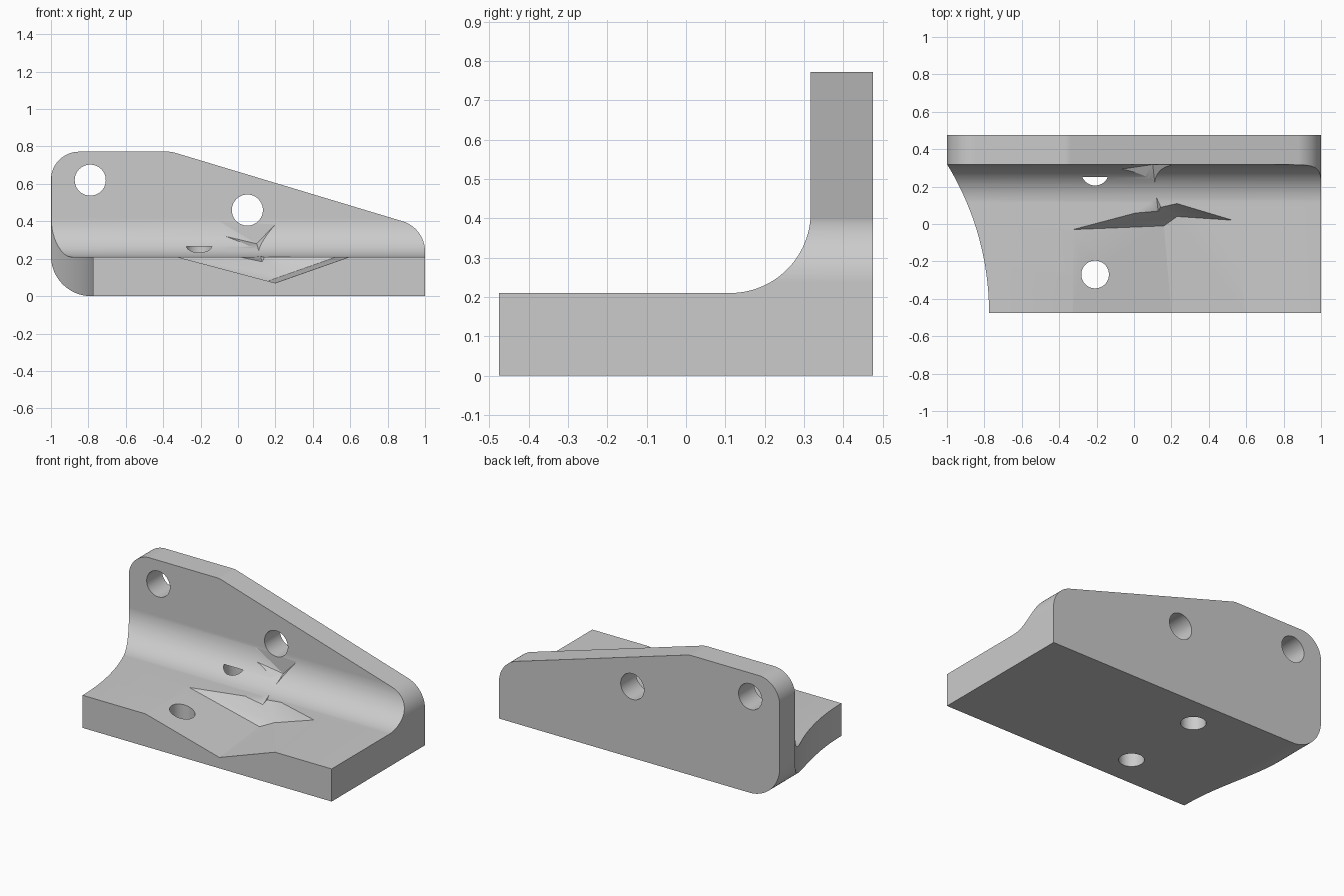
import bpy, bmesh, math
from mathutils import Vector

if "Cube" in bpy.data.objects:
    bpy.data.objects.remove(bpy.data.objects["Cube"])

grey = bpy.data.materials.new("plain grey")
grey.use_nodes = True
COLOUR = (0.6, 0.6, 0.6, 1)
grey.diffuse_color = COLOUR
grey.node_tree.nodes["Principled BSDF"].inputs["Base Color"].default_value = COLOUR


def to_object(name, bm):
    bmesh.ops.recalc_face_normals(bm, faces=bm.faces[:])
    mesh = bpy.data.meshes.new(name)
    bm.to_mesh(mesh)
    bm.free()
    mesh.materials.append(grey)
    obj = bpy.data.objects.new(name, mesh)
    bpy.context.scene.collection.objects.link(obj)
    return obj


def rounded(corners, steps=20):
    """Outline from (a, b, radius) corners, with true arcs."""
    points = []
    for i, (a, b, r) in enumerate(corners):
        c = Vector((a, b))
        if r == 0:
            points.append(c)
            continue
        u = (Vector(corners[i - 1][:2]) - c).normalized()
        v = (Vector(corners[(i + 1) % len(corners)][:2]) - c).normalized()
        half = u.angle(v) / 2
        t = r / math.tan(half)
        centre = c + (u + v).normalized() * r / math.sin(half)
        start, end = c + u * t - centre, c + v * t - centre
        for k in range(steps + 1):
            direction = start.lerp(end, 0.5).normalized()
            sweep = start.angle(end)
            side = (end - start).normalized()
            angle = sweep * (k / steps - 0.5)
            points.append(centre + (direction * math.cos(angle) + side * math.sin(angle)) * r)
    return points


def prism(name, outline, low, high, place):
    """Extrude an outline; place(a, b, depth) gives the 3D point."""
    bm = bmesh.new()
    rings = [[bm.verts.new(place(p[0], p[1], d)) for p in outline] for d in (low, high)]
    for ring in rings:
        bm.faces.new(ring)
    n = len(outline)
    for i in range(n):
        j = (i + 1) % n
        bm.faces.new((rings[0][i], rings[0][j], rings[1][j], rings[1][i]))
    return to_object(name, bm)


def circle(a, b, r, n=64):
    return [(a + r * math.cos(2 * math.pi * k / n), b + r * math.sin(2 * math.pi * k / n))
            for k in range(n)]


def hull(name, points):
    bm = bmesh.new()
    for p in points:
        bm.verts.new(p)
    bmesh.ops.convex_hull(bm, input=bm.verts[:])
    loose = [v for v in bm.verts if not v.link_faces]
    bmesh.ops.delete(bm, geom=loose, context="VERTS")
    return to_object(name, bm)


def along_x(a, b, d):
    return (d, a, b)


def along_y(a, b, d):
    return (a, d, b)


def along_z(a, b, d):
    return (a, b, d)


def carve(obj, tool, operation):
    """Apply a boolean and remove its tool."""
    mod = obj.modifiers.new(tool.name, "BOOLEAN")
    mod.operation, mod.solver, mod.object = operation, "EXACT", tool
    bm = bmesh.new()
    bm.from_object(obj, bpy.context.evaluated_depsgraph_get())
    obj.modifiers.remove(mod)
    bm.to_mesh(obj.data)
    bm.free()
    obj.data.update()
    bpy.data.objects.remove(tool)


# Angle section: base plate, upright wall and inner fillet
bracket = prism("bracket", rounded([
    (-0.475, -0.1, 0), (0.475, -0.1, 0), (0.475, 0.9, 0), (0.317, 0.9, 0),
    (0.317, 0.21, 0.205), (-0.475, 0.21, 0)], 28), -1.1, 1.1, along_x)

# Front outline: sloping top and rounded corners
carve(bracket, prism("outline", rounded([
    (-1, 0, 0.215), (1, 0, 0), (1, 0.364, 0.17), (-0.355, 0.772, 0.12),
    (-1, 0.772, 0.15)]), -0.6, 0.6, along_y), "INTERSECT")

cutters = [
    # Curved side of the base
    prism("side_curve", circle(-2.292, -0.475, 1.517, 256), -0.1, 1, along_z),
    # Wall holes
    prism("wall_hole_outer", circle(-0.79, 0.62, 0.083), 0.1, 0.6, along_y),
    prism("wall_hole_inner", circle(0.05, 0.46, 0.083), 0.25, 0.6, along_y),
    # Base holes, the rear one blind under the fillet
    prism("base_hole_front", circle(-0.208, -0.27, 0.074), -0.1, 0.4, along_z),
    prism("base_hole_rear", circle(-0.208, 0.28, 0.074), -0.1, 0.265, along_z),
]

# Sloped valley across the base
rim = [(-0.33, -0.48), (0.6, -0.48), (-0.33, -0.03), (0.01, 0.06), (0.23, 0.11), (0.53, 0.02)]
cutters.append(hull("valley",
    [(x, y, z) for x, y in rim for z in (0.211, 0.3)]
    + [(0.2, -0.48, 0.07), (0.16, -0.01, 0.08), (0.23, 0.04, 0.105)]))

# Gouge in the fillet
cutters.append(hull("gouge", [
    (-0.1, 0.318, 0.4), (-0.09, 0.29, 0.325), (0.1, 0.318, 0.28), (0.2, 0.318, 0.385),
    (0.13, 0.06, 0.18), (0.15, 0.05, 0.215), (0.0, 0.06, 0.212), (0.12, 0.05, 0.25)]))

for cutter in cutters:
    carve(bracket, cutter, "DIFFERENCE")

# Smooth arcs, sharp edges
bpy.ops.object.select_all(action="DESELECT")
bracket.select_set(True)
bpy.context.view_layer.objects.active = bracket
bpy.ops.object.shade_smooth_by_angle(angle=math.radians(25))
weighted = bracket.modifiers.new("even_shading", "WEIGHTED_NORMAL")
weighted.keep_sharp = True
